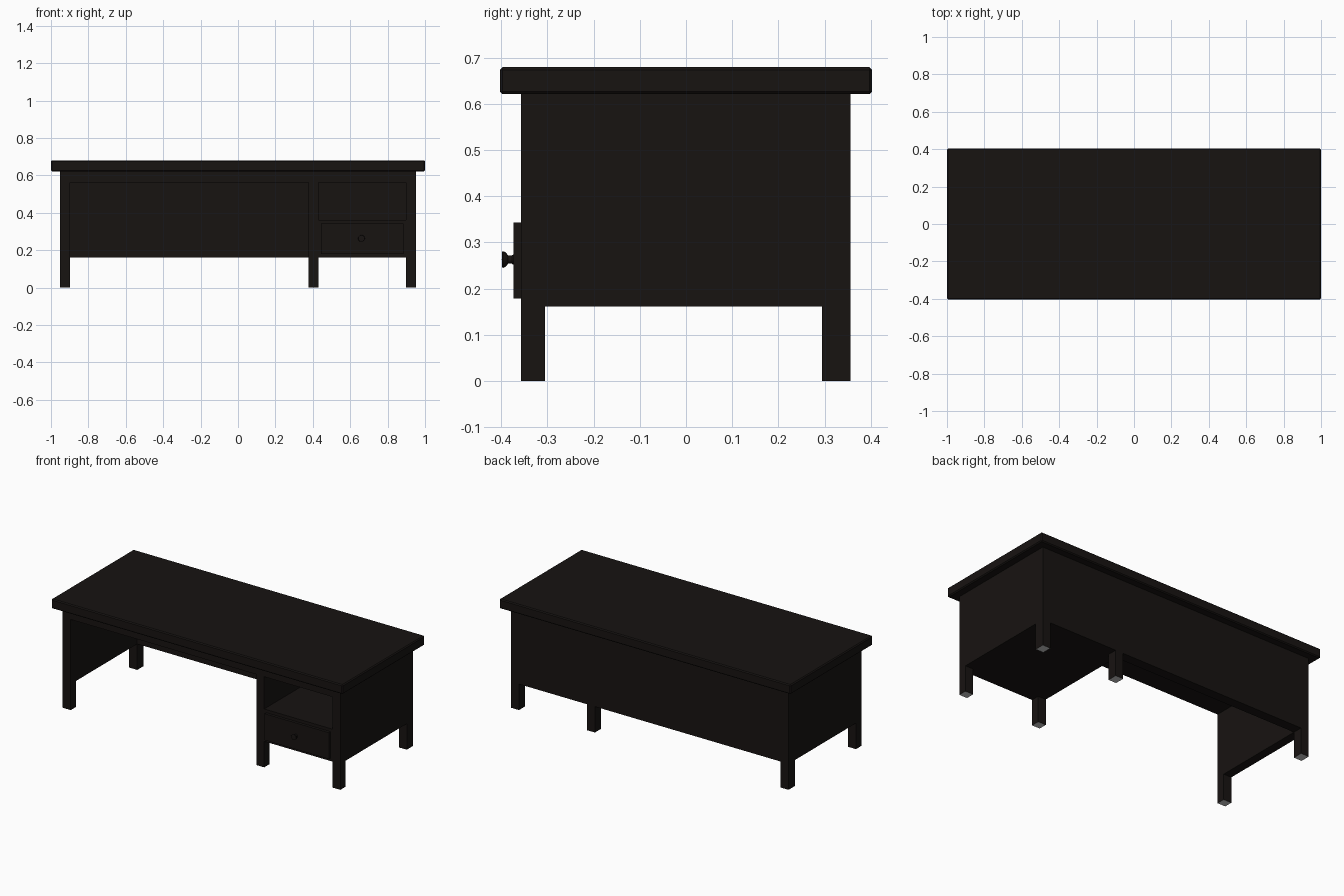
import bpy, bmesh
from mathutils import Matrix

if "Cube" in bpy.data.objects:
    bpy.data.objects.remove(bpy.data.objects["Cube"])


def material(name, rgb):
    m = bpy.data.materials.new(name)
    m.diffuse_color = (*rgb, 1)
    m.use_nodes = True
    m.node_tree.nodes["Principled BSDF"].inputs["Base Color"].default_value = m.diffuse_color
    return m


wood = material("dark_wood", (0.0085, 0.0065, 0.0058))
felt = material("foot_grey", (0.6, 0.6, 0.6))


def finish(name, bm):
    me = bpy.data.meshes.new(name)
    bm.to_mesh(me)
    bm.free()
    me.materials.append(wood)
    ob = bpy.data.objects.new(name, me)
    bpy.context.collection.objects.link(ob)
    return ob


def box(name, x, y, z, bevel=0):
    """Box from (min, max) ranges on each axis."""
    bm = bmesh.new()
    size = [b - a for a, b in (x, y, z)]
    mid = [(a + b) / 2 for a, b in (x, y, z)]
    bmesh.ops.create_cube(bm, size=1, matrix=Matrix.Translation(mid) @ Matrix.Diagonal((*size, 1)))
    ob = finish(name, bm)
    if bevel:
        mod = ob.modifiers.new("edge", 'BEVEL')
        mod.width, mod.segments = bevel, 1
    return ob


TOP, APRON, LOW = 0.625, 0.562, 0.161
FRONT, BACK = (-0.357, -0.305), (0.295, 0.356)
columns = {"left": (-0.953, -0.898), "middle": (0.376, 0.43), "right": (0.897, 0.952)}

# Table top
box("table_top", (-1, 1), (-0.403, 0.403), (0.621, 0.68), 0.006)

# Legs with grey undersides, joined front to back by flush side panels
for side, x in columns.items():
    for end, y in (("front", FRONT), ("back", BACK)):
        leg = box(f"{end}_{side}_leg", x, y, (0, TOP))
        leg.data.materials.append(felt)
        for p in leg.data.polygons:
            if p.normal.z < -0.9:
                p.material_index = 1
    box(f"{side}_side_panel", x, (FRONT[1], BACK[0]), (LOW, TOP))

# Back panels and full-depth aprons between the legs
for name, x in (("kneehole", (columns["left"][1], columns["middle"][0])),
                ("pedestal", (columns["middle"][1], columns["right"][0]))):
    box(f"{name}_back_panel", x, BACK, (LOW, TOP))
    box(f"{name}_apron", x, (FRONT[0], BACK[0]), (APRON, TOP))

# Drawer case, its top forming the open shelf
box("drawer_case", (columns["middle"][1], columns["right"][0]), (FRONT[0], BACK[0]), (LOW, 0.362))
box("drawer_front", (0.444, 0.886), (-0.374, -0.356), (0.179, 0.343))

# Turned knob, spun around the y axis
bm = bmesh.new()
profile = [(0, -0.373), (0.012, -0.373), (0.009, -0.377), (0.009, -0.385),
           (0.016, -0.391), (0.018, -0.396), (0.017, -0.398), (0, -0.399)]
verts = [bm.verts.new((0.66 + r, y, 0.263)) for r, y in profile]
edges = [bm.edges.new(pair) for pair in zip(verts, verts[1:])]
bmesh.ops.spin(bm, geom=verts + edges, cent=(0.66, 0, 0.263), axis=(0, 1, 0),
               angle=6.2831853, steps=24, use_merge=True)
bmesh.ops.remove_doubles(bm, verts=bm.verts, dist=0.0001)
bmesh.ops.recalc_face_normals(bm, faces=bm.faces)
knob = finish("drawer_knob", bm)
bpy.context.view_layer.objects.active = knob
knob.select_set(True)
bpy.ops.object.shade_smooth_by_angle()
